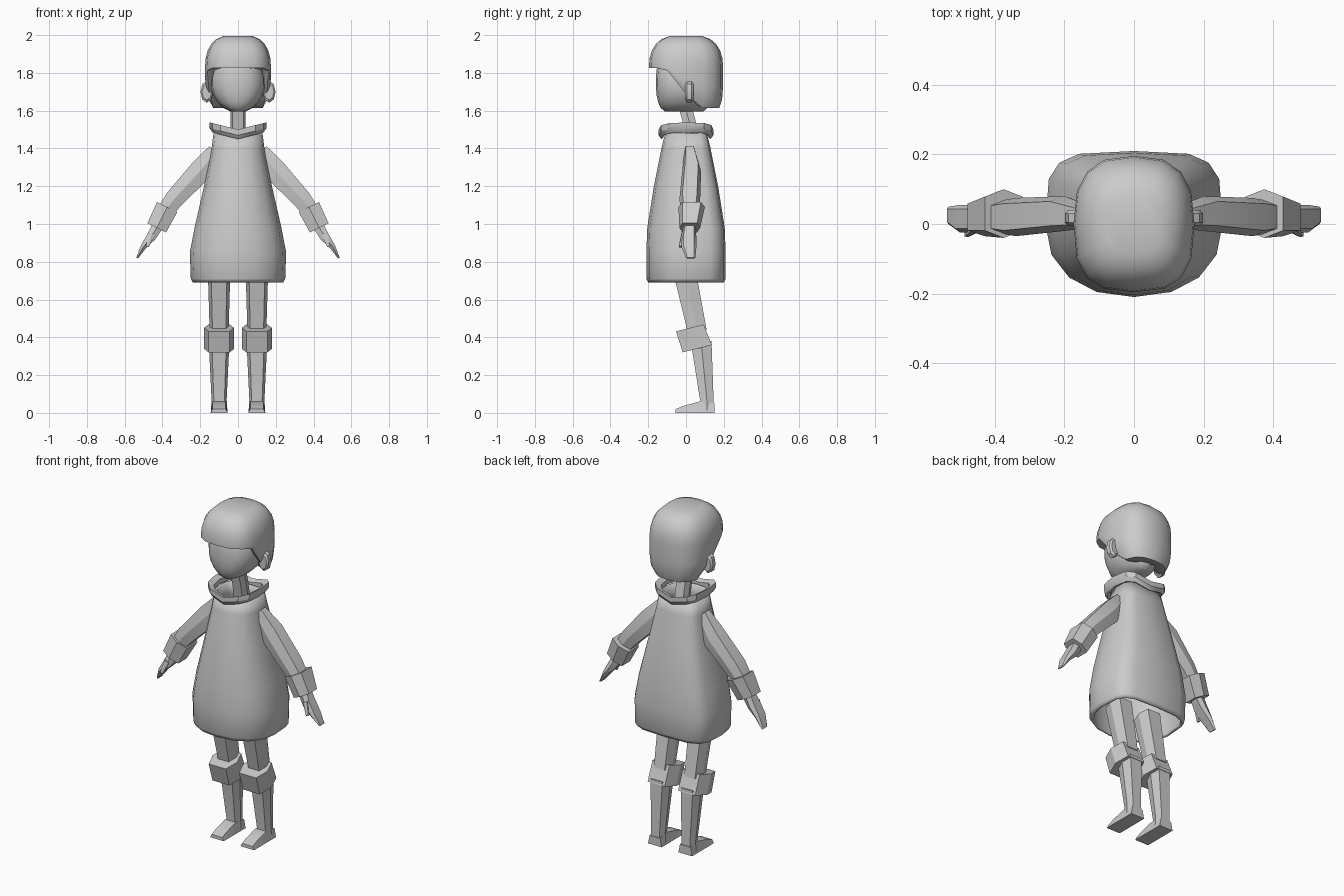
import bpy, bmesh
from math import sin, cos, tau, pi, radians, copysign
from mathutils import Vector

cube = bpy.data.objects.get("Cube")
if cube:
    bpy.data.objects.remove(cube, do_unlink=True)

shade = .6
colour = (shade, shade, shade, 1)
grey = bpy.data.materials.new("plain grey")
grey.use_nodes = True
grey.diffuse_color = colour
grey.node_tree.nodes["Principled BSDF"].inputs["Base Color"].default_value = colour


def loft(name, rings, caps=True, closed=False, mirror=False, angle=35):
    """Skin a list of point rings into one object."""
    bm = bmesh.new()
    rows = [[bm.verts.new(point) for point in ring] for ring in rings]
    pairs = list(zip(rows, rows[1:]))
    if closed:
        pairs.append((rows[-1], rows[0]))
    for lower, upper in pairs:
        for i in range(len(lower)):
            bm.faces.new((lower[i - 1], lower[i], upper[i], upper[i - 1]))
    if caps and not closed:
        bm.faces.new(rows[0])
        bm.faces.new(rows[-1])
    bmesh.ops.recalc_face_normals(bm, faces=bm.faces)
    mesh = bpy.data.meshes.new(name)
    bm.to_mesh(mesh)
    bm.free()
    mesh.materials.append(grey)
    mesh.polygons.foreach_set("use_smooth", [True] * len(mesh.polygons))
    mesh.set_sharp_from_angle(angle=radians(angle))
    obj = bpy.data.objects.new(name, mesh)
    bpy.context.collection.objects.link(obj)
    if mirror:
        obj.modifiers.new("Mirror", 'MIRROR').use_mirror_merge = False
    return obj


def plan(wide, deep, z, front=1, back=1, shift=0, count=16):
    """Horizontal oval; a lower front or back power makes that half squarer."""
    ring = []
    for i in range(count):
        s, c = sin(tau * i / count), cos(tau * i / count)
        power = front if c > 0 else back
        x = wide * copysign(abs(s) ** power, s)
        y = shift - deep * copysign(abs(c) ** power, c)
        ring.append(Vector((x, y, z)))
    return ring


def hexagon(centre, across, through):
    """Six-sided section with its two corners on the across axis."""
    centre, across, through = Vector(centre), Vector(across), Vector(through)
    right = [centre + across * .7 - through, centre + across, centre + across * .7 + through]
    left = [centre - across * .7 + through, centre - across, centre - across * .7 - through]
    return right + left


def limb(name, across, through, stations):
    """Mirrored six-sided limb; a station is a centre, half width and half depth."""
    across, through = Vector(across).normalized(), Vector(through).normalized()
    rings = [hexagon(centre, across * w, through * d) for centre, w, d in stations]
    loft(name, rings, mirror=True, angle=25)


# Dress: flared open shell, rounded in front and squarer behind
profile = [(.24, .2, .69), (.25, .21, .71), (.255, .21, .85), (.23, .205, .98),
           (.18, .17, 1.2), (.14, .13, 1.4), (.13, .11, 1.48)]
dress = loft("dress", [plan(*size, front=.9, back=.5) for size in profile], caps=False)
shell = dress.modifiers.new("Thickness", 'SOLIDIFY')
shell.thickness = .015
shell.offset = -1

# Collar: open band that dips at the front and back
band = []
for scale, height in [(.9, 1.45), (1, 1.47), (1, 1.5), (.8, 1.49), (.8, 1.46)]:
    ring = plan(.15 * scale, .145 * scale, height, front=.7, back=.6, count=12)
    for point in ring:
        point.z += abs(point.x) / 4
    band.append(ring)
loft("collar", band, closed=True)

# Neck: leans forward into the head
loft("neck", [hexagon((0, y, z), (.04, 0, 0), (0, .035, 0))
              for y, z in [(.05, 1.36), (.02, 1.53), (-.02, 1.68)]], angle=25)

# Head: narrow chin and a flat, upright face
skull = []
for step in range(1, 10):
    turn = pi * step / 11
    skull.append(plan(.145 * sin(turn), .15 * sin(turn) ** .3, 1.75 - .16 * cos(turn),
                      front=.85, shift=-.01))
loft("head", skull)


# Hair: domed cap, short at the fringe and long at the back
def hair_ring(scale, height):
    return plan(.174 * scale, .196 * scale, height, front=.7, back=.75)


def drop(point):
    """How far the lower edge falls: none at the fringe, full behind the ears."""
    return min(max((point.y + .11) / .17, 0), 1)


hair = []
for step in range(1, 7):
    turn = pi / 2 * step / 6
    hair.append(hair_ring(sin(turn) ** .6, 1.84 + .16 * cos(turn)))
for fall, tuck, inset in [(.5, 0, 1), (.8, .05, 1), (1, .2, 1), (.95, .2, .75)]:
    ring = hair_ring(1, 1.84)
    for point in ring:
        amount = drop(point)
        point.z -= fall * (.015 + .21 * amount)
        point.x *= inset * (1 - tuck * amount)
        point.y *= inset * (1 - tuck * amount / 2)
    hair.append(ring)
loft("hair", hair, angle=42)

# Ears: flat rounded discs
ears = []
for y, scale in [(-.005, .75), (.005, 1), (.03, 1), (.04, .75)]:
    corners = [tau * i / 8 for i in range(8)]
    ears.append([(.165 + .034 * scale * cos(a), y, 1.7 + .058 * scale * sin(a)) for a in corners])
loft("ears", ears, mirror=True)

# Sleeves, cuffs, hands and thumbs
X, Y, Z = Vector((1, 0, 0)), Vector((0, 1, 0)), Vector((0, 0, 1))
wrist = X * 2 + Z
limb("sleeves", Y, X + Z, [((.12, .02, 1.38), .03, .045), ((.2, .03, 1.28), .05, .06),
                           ((.34, .02, 1.13), .055, .05), ((.39, .02, 1.06), .045, .045)])
limb("cuffs", Y, wrist, [((.375, .03, 1.09), .07, .06), ((.43, .02, .98), .055, .055)])
limb("hands", Y, wrist, [((.42, .02, 1), .03, .03), ((.46, .015, .93), .04, .025),
                         ((.5, .015, .88), .04, .015), ((.534, .025, .82), .025, .005)])
limb("thumbs", Y, wrist, [((.455, -.01, .95), .015, .015), ((.48, -.03, .88), .008, .008)])

# Thighs, knee pads and shins
limb("thighs", X, Y * 5 + Z, [((.1, -.01, .76), .06, .06), ((.1, .06, .43), .05, .05)])
limb("knee_pads", X, Y * 4 + Z, [((.1, .02, .45), .08, .075), ((.1, .06, .34), .08, .08)])
limb("shins", X, Y, [((.1, .08, .38), .055, .055), ((.1, .11, .07), .04, .036),
                     ((.1, .11, .01), .044, .036)])

# Feet: low wedges with a sloping instep
feet = []
for y, height in [(.15, .05), (.07, .06), (-.02, .035), (-.055, .02)]:
    sole = [Vector((.1 - .045, y, 0)), Vector((.1 + .045, y, 0))]
    instep = [Vector((.1 + .035, y, height)), Vector((.1 - .035, y, height))]
    feet.append(sole + instep)
loft("feet", feet, mirror=True, angle=25)
